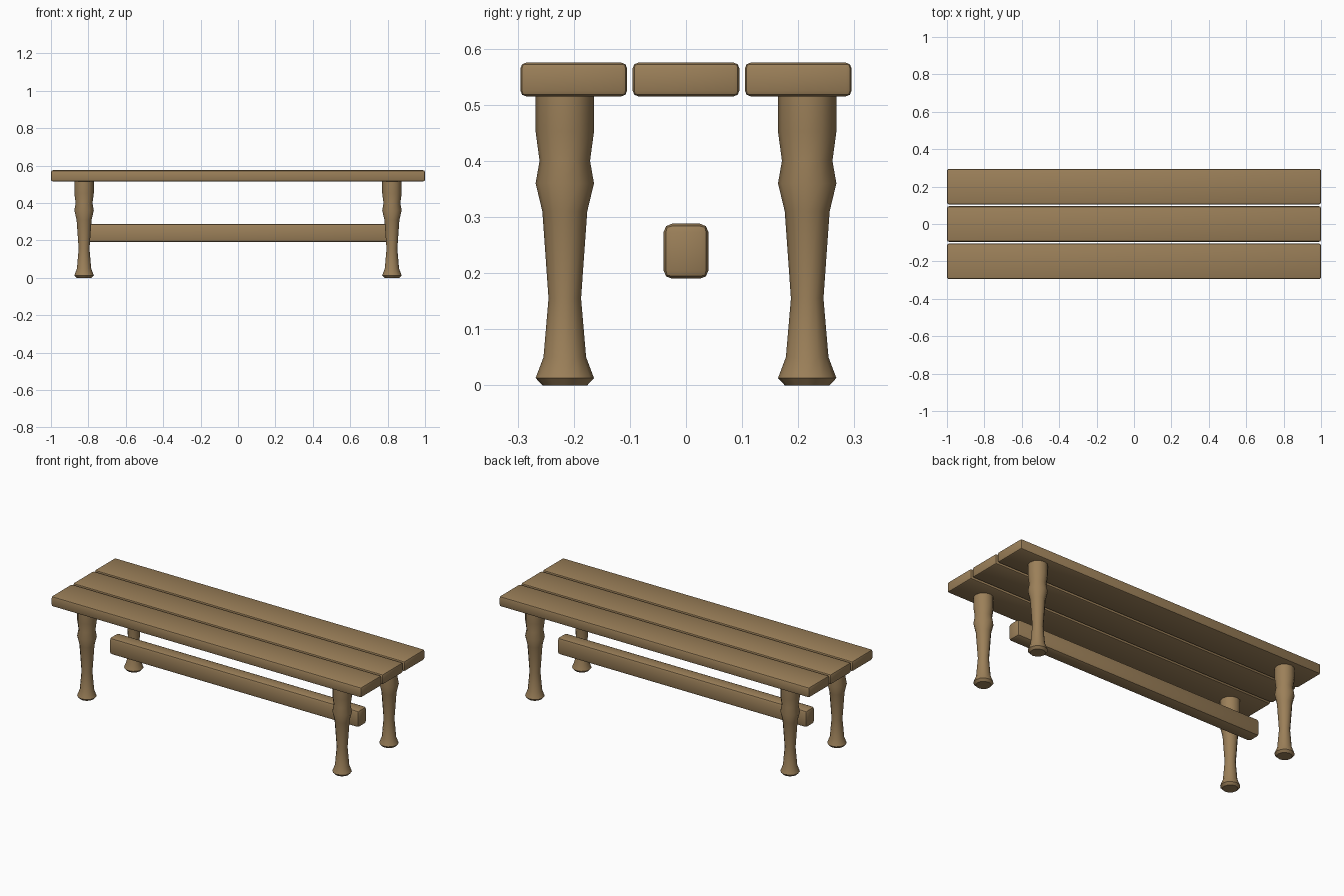
import bpy, bmesh, math

if "Cube" in bpy.data.objects:
    bpy.data.objects.remove(bpy.data.objects["Cube"])

wood = bpy.data.materials.new("brown wood")
wood.diffuse_color = (0.33, 0.215, 0.1, 1)
wood.use_nodes = True
wood.node_tree.nodes["Principled BSDF"].inputs["Base Color"].default_value = wood.diffuse_color


def finish(name, bm):
    """Turn a bmesh into a wooden object with sharp edges kept."""
    me = bpy.data.meshes.new(name)
    bm.to_mesh(me)
    bm.free()
    me.materials.append(wood)
    ob = bpy.data.objects.new(name, me)
    bpy.context.collection.objects.link(ob)
    bpy.ops.object.select_all(action='DESELECT')
    ob.select_set(True)
    bpy.context.view_layer.objects.active = ob
    bpy.ops.object.shade_smooth_by_angle(angle=math.radians(31))
    return ob


def board(name, centre, size, bevel):
    """Box with rounded edges."""
    bm = bmesh.new()
    bmesh.ops.create_cube(bm, size=1)
    for v in bm.verts:
        v.co = [c + a * s for c, a, s in zip(centre, v.co, size)]
    bmesh.ops.bevel(bm, geom=bm.edges[:], offset=bevel, segments=2,
                    profile=0.5, affect='EDGES')
    finish(name, bm)


def turned_leg(name, x, y, profile, sides=12):
    """Lathe a (radius, height) profile with closed ends."""
    bm = bmesh.new()
    rings = []
    for r, z in profile:
        rings.append([bm.verts.new((x + r * math.cos(2 * math.pi * i / sides),
                                    y + r * math.sin(2 * math.pi * i / sides), z))
                      for i in range(sides)])
    for a, b in zip(rings, rings[1:]):
        for i in range(sides):
            j = (i + 1) % sides
            bm.faces.new((a[i], a[j], b[j], b[i]))
    bm.faces.new(rings[0][::-1])
    bm.faces.new(rings[-1])
    finish(name, bm)


# Seat planks
for label, y in (("front", -0.2), ("middle", 0), ("back", 0.2)):
    board(label + "_seat_plank", (0, y, 0.545), (2, 0.19, 0.06), 0.01)

# Stretcher beam under the seat
board("stretcher", (0, 0, 0.239), (1.61, 0.08, 0.098), 0.015)

# Four turned legs
profile = [(0.04, 0), (0.052, 0.013), (0.038, 0.05), (0.029, 0.155),
           (0.04, 0.31), (0.052, 0.36), (0.045, 0.4), (0.052, 0.452),
           (0.052, 0.516)]
for sx, xn in ((-1, "left"), (1, "right")):
    for sy, yn in ((-1, "front"), (1, "back")):
        turned_leg(f"{yn}_{xn}_leg", sx * 0.823, sy * 0.216, profile)
